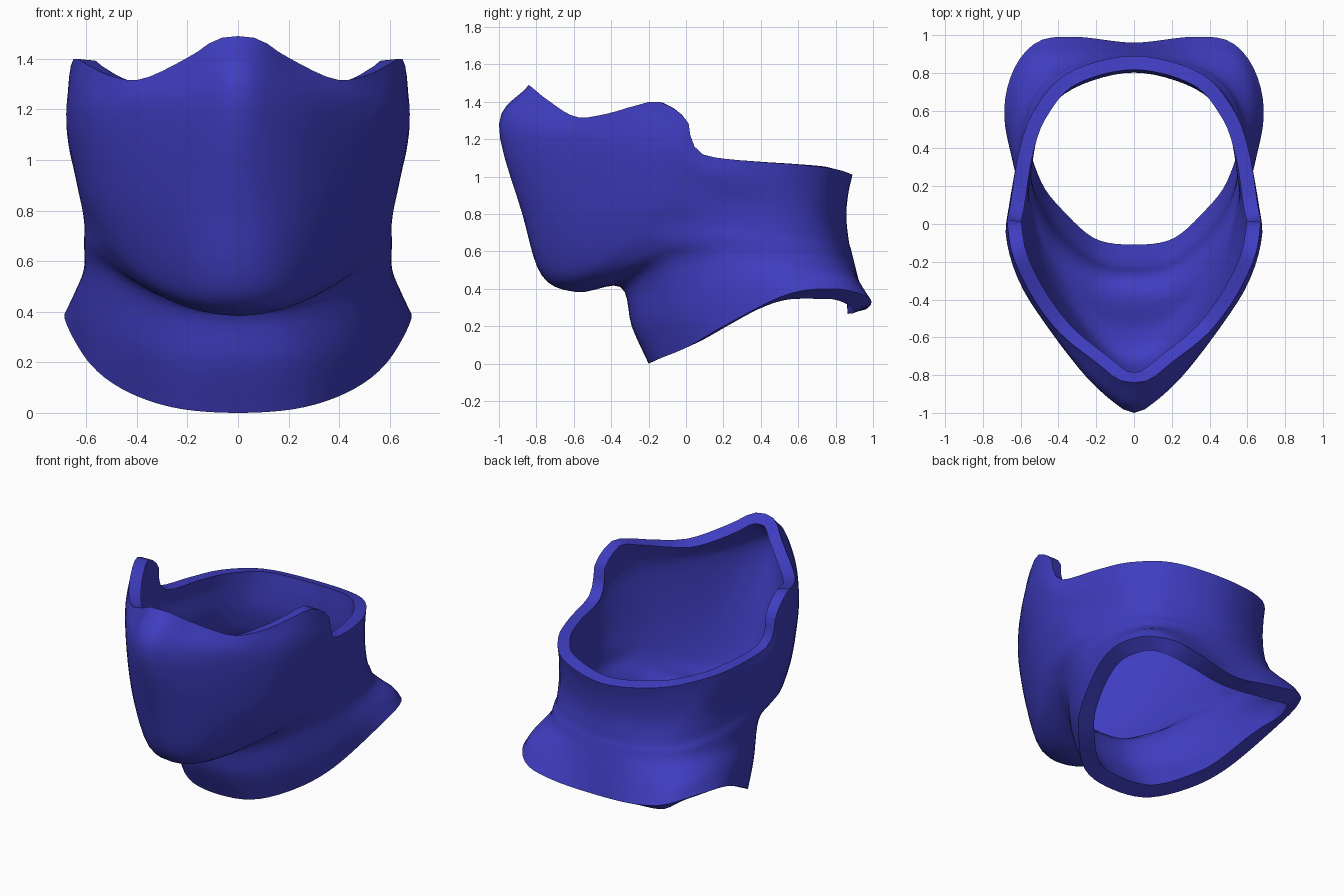
import bpy
import math
from mathutils import Vector

COLUMNS = 40        # samples along each half ring
STEPS = 5           # samples between neighbouring rings
THICKNESS = 0.1     # at the hem, where the cloth is thickest

if "Cube" in bpy.data.objects:
    bpy.data.objects.remove(bpy.data.objects["Cube"], do_unlink=True)

# Half rings, each running from the front centre round the left side to the back centre
top_rim = [(0, -.84, 1.49), (.09, -.82, 1.475), (.19, -.74, 1.41), (.38, -.59, 1.32),
           (.51, -.43, 1.335), (.6, -.27, 1.38), (.65, -.14, 1.4), (.67, 0, 1.31),
           (.67, .03, 1.2), (.655, .1, 1.115), (.61, .38, 1.08), (.53, .6, 1.065),
           (.35, .8, 1.04), (0, .89, 1.01)]
nose_bridge = [(0, -1, 1.28), (.1, -.95, 1.26), (.27, -.79, 1.21), (.49, -.5, 1.16),
               (.61, -.3, 1.18), (.675, -.08, 1.16), (.66, .1, 1.02), (.605, .38, .98),
               (.53, .59, .97), (.35, .78, .95), (0, .868, .91)]
cheek = [(0, -.875, .8), (.14, -.835, .8), (.3, -.7, .81), (.48, -.45, .84),
         (.59, -.22, .88), (.635, 0, .9), (.61, .22, .86), (.535, .57, .83),
         (.36, .76, .8), (0, .857, .79)]
jaw = [(0, -.77, .47), (.17, -.71, .48), (.35, -.52, .55), (.52, -.26, .69),
       (.6, .02, .76), (.6, .25, .74), (.54, .58, .7), (.37, .78, .67), (0, .87, .66)]
crease = [(0, -.35, .41), (.2, -.32, .425), (.4, -.18, .49), (.53, 0, .55),
          (.605, .25, .57), (.58, .6, .56), (.41, .82, .55), (0, .9, .54)]
collar = [(0, -.29, .2), (.23, -.25, .21), (.45, -.07, .27), (.6, .18, .37),
          (.65, .45, .46), (.61, .77, .47), (.45, .91, .45), (0, .93, .42)]
hem = [(0, -.2, 0), (.25, -.16, .02), (.45, .01, .09), (.59, .2, .2),
       (.685, .54, .37), (.645, .8, .4), (.51, .965, .36), (.3, .99, .32), (0, .96, .29)]


def spline(points, before, after, steps):
    """Smooth curve through the points, with a phantom point at each end."""
    pts = [before, *points, after]
    out = []
    for a, b, c, d in zip(pts, pts[1:], pts[2:], pts[3:]):
        for k in range(steps):
            t = k / steps
            out.append(b + (c - a) * (t / 2)
                       + (a * 2 - b * 5 + c * 4 - d) * (t * t / 2)
                       + (b * 3 - a - c * 3 + d) * (t ** 3 / 2))
    return out + [points[-1]]


def half_ring(points):
    """Resample a half ring evenly by length."""
    pts = [Vector(p) for p in points]
    flip = Vector((-1, 1, 1))
    curve = spline(pts, pts[1] * flip, pts[-2] * flip, 16)
    lengths = [0]
    for a, b in zip(curve, curve[1:]):
        lengths.append(lengths[-1] + (b - a).length)
    out, j = [], 0
    for i in range(COLUMNS + 1):
        goal = lengths[-1] * i / COLUMNS
        while j < len(curve) - 2 and lengths[j + 1] < goal:
            j += 1
        t = (goal - lengths[j]) / (lengths[j + 1] - lengths[j])
        out.append(curve[j].lerp(curve[j + 1], t))
    return out


rings = [half_ring(r) for r in (top_rim, nose_bridge, cheek, jaw, crease, collar, hem)]

# Underside of the chin hangs between jaw and crease, fading out toward the sides
chin = []
for i, (a, b) in enumerate(zip(rings[3], rings[4])):
    fade = max(0, 1 - 3 * i / COLUMNS)
    chin.append(a.lerp(b, .45) - Vector((0, 0, .06 * fade)))
rings.insert(4, chin)

# Loft the rings from top to bottom
columns = []
for column in zip(*rings):
    pts = list(column)
    columns.append(spline(pts, pts[0] * 2 - pts[1], pts[-1] * 2 - pts[-2], STEPS))
rows = len(columns[0])
verts = [p for col in columns for p in col]
for p in verts[:rows] + verts[-rows:]:
    p.x = 0
faces = []
for i in range(COLUMNS):
    for r in range(rows - 1):
        k = i * rows + r
        faces.append((k, k + 1, k + rows + 1, k + rows))

mesh = bpy.data.meshes.new("face_and_neck_cover")
mesh.from_pydata(verts, [], faces)
cover = bpy.data.objects.new("face_and_neck_cover", mesh)
bpy.context.collection.objects.link(cover)

# Cloth is thin in the middle and thicker toward the rim and the hem
weight = cover.vertex_groups.new(name="cloth_thickness")
for r in range(rows):
    u = 2 * r / (rows - 1) - 1
    weight.add(list(range(r, len(verts), rows)), .5 + (.5 if u > 0 else .25) * u * u, 'REPLACE')

# Blue cloth
cloth = bpy.data.materials.new("blue_cloth")
cloth.use_nodes = True
colour = (.05, .047, .53, 1)
cloth.diffuse_color = colour
cloth.node_tree.nodes["Principled BSDF"].inputs["Base Color"].default_value = colour
mesh.materials.append(cloth)

# Mirror to the right side and thicken inward
mirror = cover.modifiers.new("mirror", 'MIRROR')
mirror.merge_threshold = .001
shell = cover.modifiers.new("shell", 'SOLIDIFY')
shell.thickness = THICKNESS
shell.offset = -1
shell.vertex_group = weight.name

bpy.ops.object.select_all(action='DESELECT')
cover.select_set(True)
bpy.context.view_layer.objects.active = cover
bpy.ops.object.convert(target='MESH')
bpy.ops.object.shade_smooth_by_angle(angle=math.radians(40))
